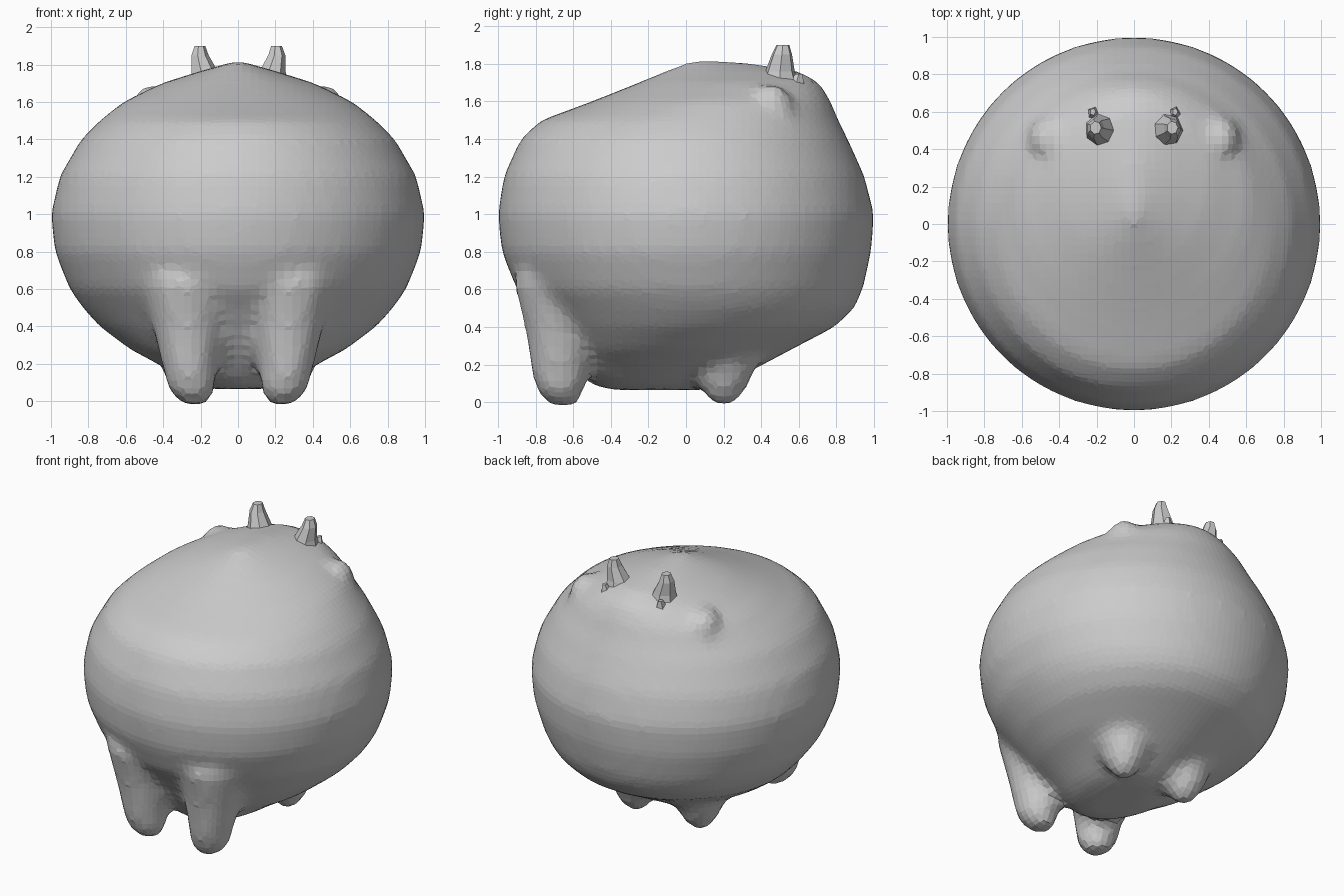
import bpy, bmesh, math


def loft(bm, rings, n):
    """Skin elliptical rings given as (z, centre x, centre y, radius x, radius y)."""
    rows = [[bm.verts.new((cx + rx * math.cos(2 * math.pi * i / n),
                           cy + ry * math.sin(2 * math.pi * i / n), z))
             for i in range(n)] for z, cx, cy, rx, ry in rings]
    for a, b in zip(rows, rows[1:]):
        for i in range(n):
            j = (i + 1) % n
            bm.faces.new((a[i], a[j], b[j], b[i]))
    bm.faces.new(rows[0][::-1])
    bm.faces.new(rows[-1])


def finish(bm, name):
    me = bpy.data.meshes.new(name)
    bm.to_mesh(me)
    bm.free()
    ob = bpy.data.objects.new(name, me)
    bpy.context.collection.objects.link(ob)
    return ob


# Body profile: z, half width, front y, back y
profile = [(.065, .15, -.40, .12), (.10, .27, -.52, .22), (.20, .43, -.61, .41),
           (.28, .58, -.67, .56), (.40, .74, -.75, .79), (.50, .83, -.82, .895),
           (.60, .90, -.90, .94), (.80, .98, -.98, .985), (1.0, 1.0, -1.0, 1.0),
           (1.2, .955, -.97, .95), (1.4, .84, -.88, .86), (1.5, .74, -.77, .81),
           (1.6, .615, -.50, .77), (1.7, .41, -.25, .71), (1.76, .22, -.11, .60),
           (1.80, .08, -.01, .36), (1.82, .02, .03, .12)]
bm = bmesh.new()
loft(bm, [(z, 0, (f + b) / 2, w, (b - f) / 2) for z, w, f, b in profile], 64)

# Stubby legs and brow bumps, fused into the body
for s in (-1, 1):
    loft(bm, [(-.02, s * .23, -.65, .07, .07), (.06, s * .25, -.67, .125, .13),
              (.18, s * .26, -.67, .145, .155), (.40, s * .27, -.66, .19, .20),
              (.65, s * .28, -.67, .24, .25)], 16)
    loft(bm, [(-.01, s * .25, .20, .06, .06), (.08, s * .25, .20, .12, .13),
              (.20, s * .25, .20, .17, .18), (.35, s * .25, .22, .2, .2)], 16)
    loft(bm, [(1.5, s * .44, .46, .14, .14), (1.63, s * .46, .46, .10, .10),
              (1.69, s * .47, .45, .05, .05)], 10)
body = finish(bm, "body")
m = body.modifiers.new("fuse", 'REMESH')
m.mode = 'VOXEL'
m.voxel_size = .045
m = body.modifiers.new("soften", 'SMOOTH')
m.factor = .5
m.iterations = 4

# Faceted horns with a small spur on the back
for s, side in ((-1, "left"), (1, "right")):
    bm = bmesh.new()
    loft(bm, [(1.66, s * .175, .50, .10, .11), (1.76, s * .18, .50, .075, .08),
              (1.85, s * .205, .51, .048, .055), (1.90, s * .205, .515, .03, .035)], 7)
    loft(bm, [(1.64, s * .21, .57, .06, .07), (1.745, s * .22, .60, .015, .02)], 5)
    finish(bm, side + "_horn")
